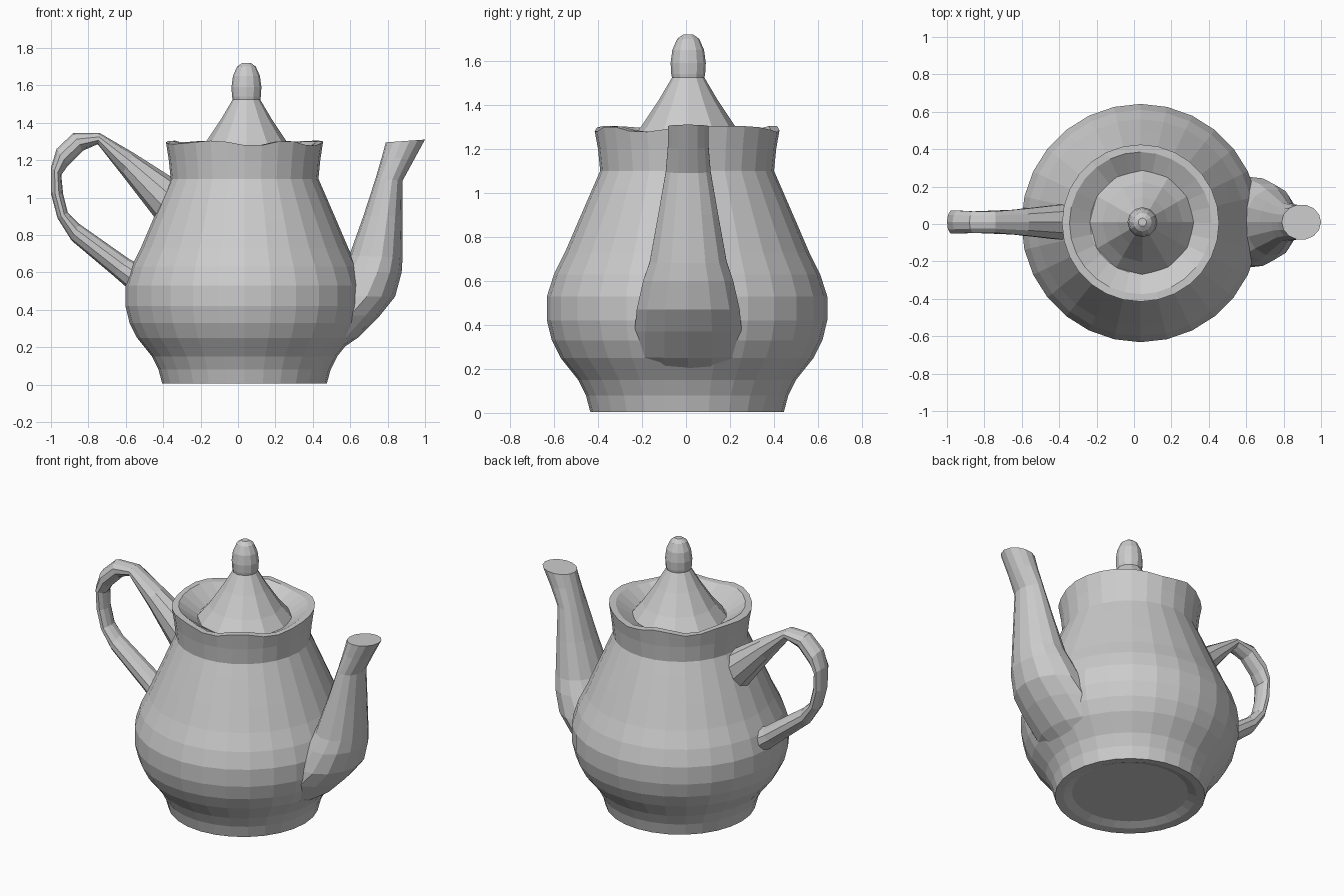
import bpy
from math import sin, cos, pi


def make_object(name, verts, faces):
    mesh = bpy.data.meshes.new(name)
    mesh.from_pydata(verts, [], faces)
    mesh.update()
    obj = bpy.data.objects.new(name, mesh)
    bpy.context.collection.objects.link(obj)
    return obj


def skin(name, rings):
    """Join rings of equal point count into a capped tube."""
    n = len(rings[0])
    verts = [p for ring in rings for p in ring]
    faces = []
    for i in range(len(rings) - 1):
        for j in range(n):
            k = (j + 1) % n
            faces.append((i * n + j, i * n + k, (i + 1) * n + k, (i + 1) * n + j))
    faces.append(tuple(reversed(range(n))))
    faces.append(tuple(range(len(verts) - n, len(verts))))
    return make_object(name, verts, faces)


def lathe(name, profile, sides, cx, cy=0.0):
    return skin(name, [[(cx + r * cos(2 * pi * j / sides), cy + r * sin(2 * pi * j / sides), z)
                        for j in range(sides)] for r, z in profile])


def section_tube(name, sections, sides, cy):
    """Elliptic sections, each spanning point a to point b in the xz plane."""
    rings = []
    for (ax, az), (bx, bz), half_width in sections:
        ring = []
        for j in range(sides):
            t = 2 * pi * j / sides
            u = 0.5 + 0.5 * cos(t)
            ring.append((ax + (bx - ax) * u, cy + half_width * sin(t), az + (bz - az) * u))
        rings.append(ring)
    return skin(name, rings)


# Body with recessed base and a rim that slopes in to the lid seat
body = lathe("body", [
    (0.34, 0.03), (0.39, 0.01), (0.44, 0.005), (0.46, 0.08), (0.495, 0.15),
    (0.575, 0.25), (0.615, 0.33), (0.637, 0.42), (0.637, 0.53), (0.605, 0.63),
    (0.555, 0.73), (0.495, 0.87), (0.43, 1.02), (0.395, 1.10), (0.405, 1.20),
    (0.42, 1.29), (0.38, 1.29), (0.27, 1.22)], 28, 0.035, 0.005)
# Slightly uneven rim
for v in body.data.vertices:
    if 1.28 < v.co.z < 1.3:
        v.co.z += 0.014 * sin(3.1 * v.co.x * 5 + 7 * v.co.y)

# Lid cone and egg-shaped knob
lathe("lid", [(0.29, 1.21), (0.215, 1.30), (0.135, 1.42), (0.07, 1.53)], 12, 0.045, 0.01)
lathe("lid_knob", [(0.065, 1.48), (0.077, 1.54), (0.08, 1.59), (0.072, 1.65),
                   (0.05, 1.70), (0.022, 1.72)], 12, 0.045, 0.01)

# Spout, from inside the belly up to the flared tip
section_tube("spout", [
    ((0.15, 0.15), (0.48, 0.14), 0.22), ((0.30, 0.26), (0.64, 0.25), 0.25),
    ((0.35, 0.37), (0.76, 0.37), 0.25), ((0.45, 0.47), (0.84, 0.47), 0.24),
    ((0.54, 0.60), (0.875, 0.60), 0.21), ((0.595, 0.69), (0.88, 0.68), 0.18),
    ((0.67, 0.90), (0.88, 0.90), 0.14), ((0.735, 1.10), (0.88, 1.09), 0.105),
    ((0.77, 1.22), (0.94, 1.20), 0.095), ((0.79, 1.295), (1.0, 1.31), 0.095)], 14, 0.01)

# Handle loop, inner point to outer point of each section
section_tube("handle", [
    ((-0.30, 0.72), (-0.20, 1.02), 0.10), ((-0.42, 0.86), (-0.34, 1.10), 0.10),
    ((-0.62, 1.12), (-0.56, 1.24), 0.075), ((-0.75, 1.285), (-0.74, 1.345), 0.06),
    ((-0.83, 1.25), (-0.88, 1.345), 0.06), ((-0.91, 1.17), (-0.97, 1.26), 0.065),
    ((-0.945, 1.12), (-1.0, 1.16), 0.065), ((-0.935, 1.02), (-1.0, 1.02), 0.06),
    ((-0.91, 0.92), (-0.965, 0.89), 0.06), ((-0.85, 0.86), (-0.89, 0.77), 0.06),
    ((-0.58, 0.67), (-0.67, 0.585), 0.07), ((-0.44, 0.60), (-0.55, 0.48), 0.09)], 10, 0.01)
